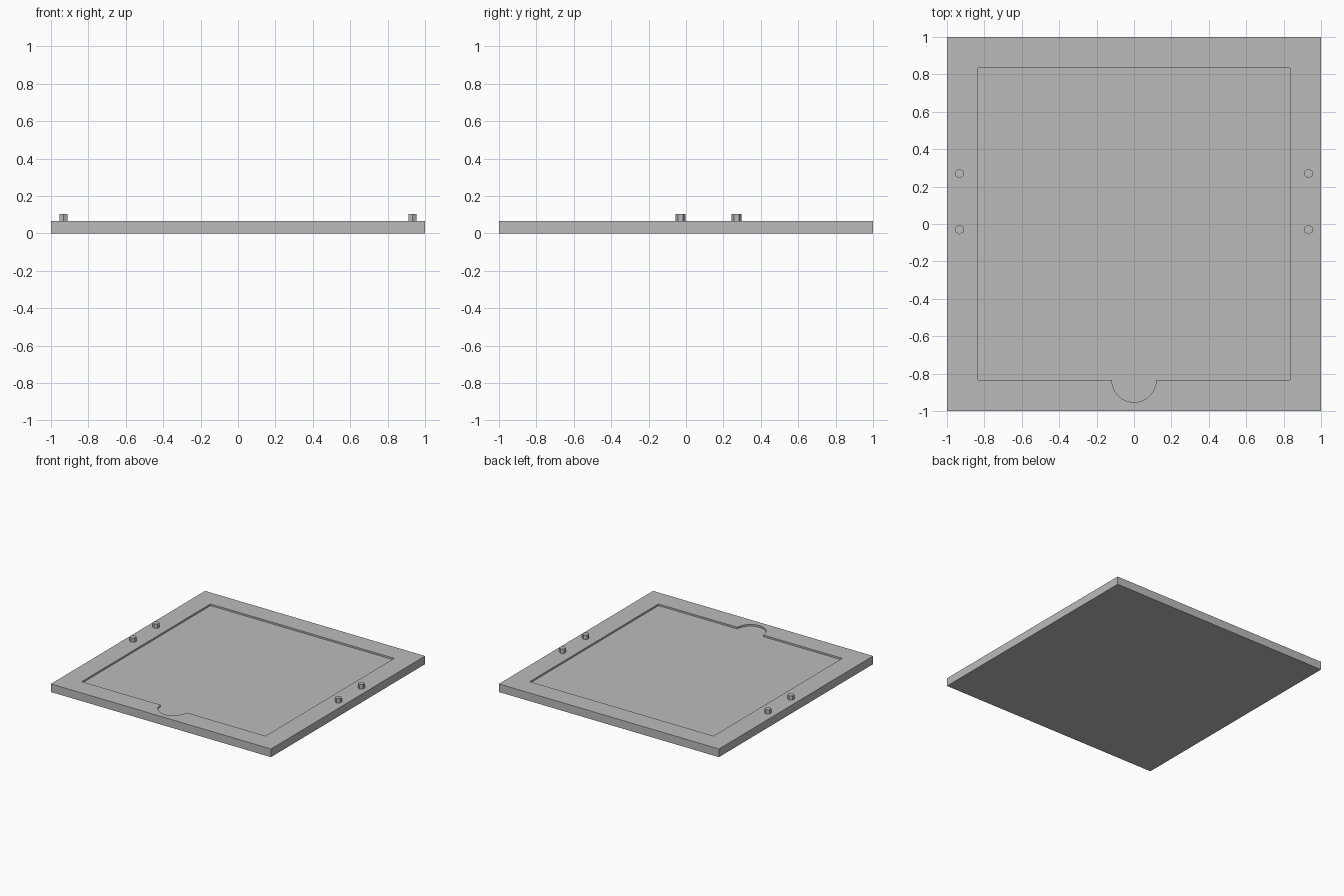
import bpy
import bmesh
from math import cos, sin, pi, radians

HEIGHT = 0.067       # plate thickness
DEPTH = 0.014        # pocket depth
POCKET = 0.835       # half side of the pocket
NOTCH = 0.118        # finger notch radius
PEG_RADIUS = 0.026
PEG_TOP = 0.103

cube = bpy.data.objects.get("Cube")
if cube:
    bpy.data.objects.remove(cube, do_unlink=True)

grey = bpy.data.materials.new("plain grey")
grey.use_nodes = True
colour = (0.5, 0.5, 0.5, 1)
grey.diffuse_color = colour
grey.node_tree.nodes["Principled BSDF"].inputs["Base Color"].default_value = colour


def prism(name, outline, bottom, top):
    """Extrude a flat outline from bottom to top."""
    bm = bmesh.new()
    face = bm.faces.new([bm.verts.new((x, y, bottom)) for x, y in outline])
    result = bmesh.ops.extrude_face_region(bm, geom=[face])
    moved = [v for v in result["geom"] if isinstance(v, bmesh.types.BMVert)]
    bmesh.ops.translate(bm, verts=moved, vec=(0, 0, top - bottom))
    bmesh.ops.recalc_face_normals(bm, faces=bm.faces)
    mesh = bpy.data.meshes.new(name)
    bm.to_mesh(mesh)
    bm.free()
    mesh.materials.append(grey)
    obj = bpy.data.objects.new(name, mesh)
    bpy.context.collection.objects.link(obj)
    return obj


def square(half):
    return [(-half, -half), (half, -half), (half, half), (-half, half)]


# Square base plate
plate = prism("base_plate", square(1), 0, HEIGHT)

# Pocket outline: a square with a half-round finger notch in its front edge
steps = 32
arc = [(NOTCH * cos(pi + pi * i / steps), -POCKET + NOTCH * sin(pi + pi * i / steps))
       for i in range(steps + 1)]
corners = square(POCKET)
cutter = prism("pocket_cutter", corners[:1] + arc + corners[1:],
               HEIGHT - DEPTH, HEIGHT + 0.1)
cutter.hide_render = True

# Sink the pocket into the plate
cut = plate.modifiers.new("pocket", "BOOLEAN")
cut.operation = "DIFFERENCE"
cut.solver = "EXACT"
cut.object = cutter
bpy.context.view_layer.objects.active = plate
bpy.ops.object.modifier_apply(modifier=cut.name)
bpy.data.objects.remove(cutter, do_unlink=True)

# Two locating pegs on each side border
for side, x in (("left", 0.933), ("right", -0.933)):
    for place, y in (("front", -0.03), ("back", 0.27)):
        angles = [radians(30 + 60 * i) for i in range(6)]
        outline = [(x + PEG_RADIUS * cos(a), y + PEG_RADIUS * sin(a)) for a in angles]
        prism(f"{side}_{place}_peg", outline, HEIGHT - 0.005, PEG_TOP)
